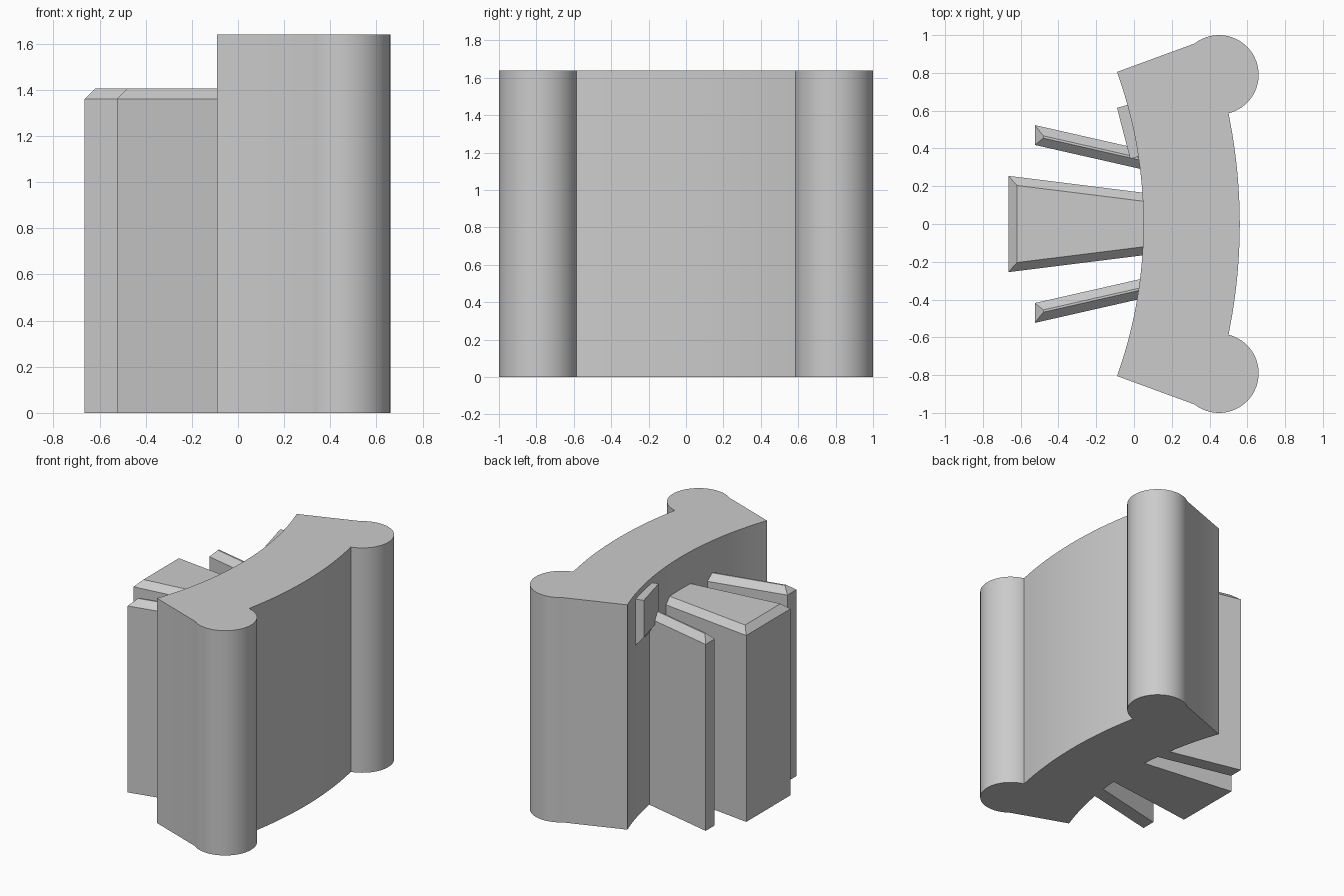
import bpy, bmesh, math

if "Cube" in bpy.data.objects:
    bpy.data.objects.remove(bpy.data.objects["Cube"])

grey = bpy.data.materials.new("plain grey")
grey.diffuse_color = (0.6, 0.6, 0.6, 1)
grey.use_nodes = True
grey.node_tree.nodes["Principled BSDF"].inputs["Base Color"].default_value = grey.diffuse_color


def loft(name, rings, smooth=False):
    """Solid from stacked closed outlines (counter-clockwise), bottom first."""
    bm = bmesh.new()
    loops = [[bm.verts.new(p) for p in ring] for ring in rings]
    n = len(loops[0])
    for a, b in zip(loops, loops[1:]):
        for i in range(n):
            j = (i + 1) % n
            bm.faces.new((a[i], a[j], b[j], b[i]))
    bm.faces.new(loops[0][::-1])
    bm.faces.new(loops[-1])
    bmesh.ops.recalc_face_normals(bm, faces=bm.faces)
    mesh = bpy.data.meshes.new(name)
    bm.to_mesh(mesh)
    bm.free()
    mesh.materials.append(grey)
    obj = bpy.data.objects.new(name, mesh)
    bpy.context.collection.objects.link(obj)
    if smooth:
        bpy.context.view_layer.objects.active = obj
        obj.select_set(True)
        bpy.ops.object.shade_smooth_by_angle(angle=math.radians(25))
        obj.select_set(False)
    return obj


def arc(cx, cy, r, a0, a1, steps):
    return [(cx + r * math.cos(a0 + (a1 - a0) * i / steps),
             cy + r * math.sin(a0 + (a1 - a0) * i / steps)) for i in range(steps + 1)]


def at(points, z):
    return [(x, y, z) for x, y in points]


# Curved body with a round bead at each end
HEIGHT = 1.64
CX = -2.334
outer = math.asin(0.585 / 2.894)
inner = math.asin(0.805 / 2.384)
bead = arc(0.45, 0.79, 0.21, math.radians(-76), math.radians(128), 40)
mirrored_bead = [(x, -y) for x, y in reversed(bead)]
outline = (arc(CX, 0, 2.894, -outer, outer, 24)[1:-1] + bead
           + arc(CX, 0, 2.384, inner, -inner, 32) + mirrored_bead)
loft("curved_body", [at(outline, 0), at(outline, HEIGHT)], smooth=True)


# Ribs reaching out from the concave side, with a chamfered top
def rib(name, tip_x, tip_y, root_y, tip_half, root_half, tip_flat, root_flat):
    root_x, bevel = 0.07, 0.045
    t = bevel / (root_x - tip_x)
    flat_y = tip_y + (root_y - tip_y) * t
    base = [(tip_x, tip_y + tip_half), (tip_x, tip_y - tip_half),
            (root_x, root_y - root_half), (root_x, root_y + root_half)]
    top = [(tip_x + bevel, flat_y + tip_flat), (tip_x + bevel, flat_y - tip_flat),
           (root_x, root_y - root_flat), (root_x, root_y + root_flat)]
    loft(name, [at(base, 0), at(base, 1.36), at(top, 1.405)])


rib("centre_rib", -0.665, 0, 0, 0.255, 0.163, 0.204, 0.118)
for side, label in ((1, "back"), (-1, "front")):
    rib(label + "_rib", -0.525, side * 0.471, side * 0.336, 0.0525, 0.0525, 0.006, 0.006)

# Small latch on the concave wall, its underside sloping into the wall
face = [(-0.09, 0.615), (-0.02, 0.345)]
wall = [(0.025, 0.357), (-0.028, 0.632)]
loft("latch", [[(*face[0], 1.33), (*face[1], 1.33), (*wall[0], 1.255), (*wall[1], 1.255)],
               at(face + wall, 1.6)])
